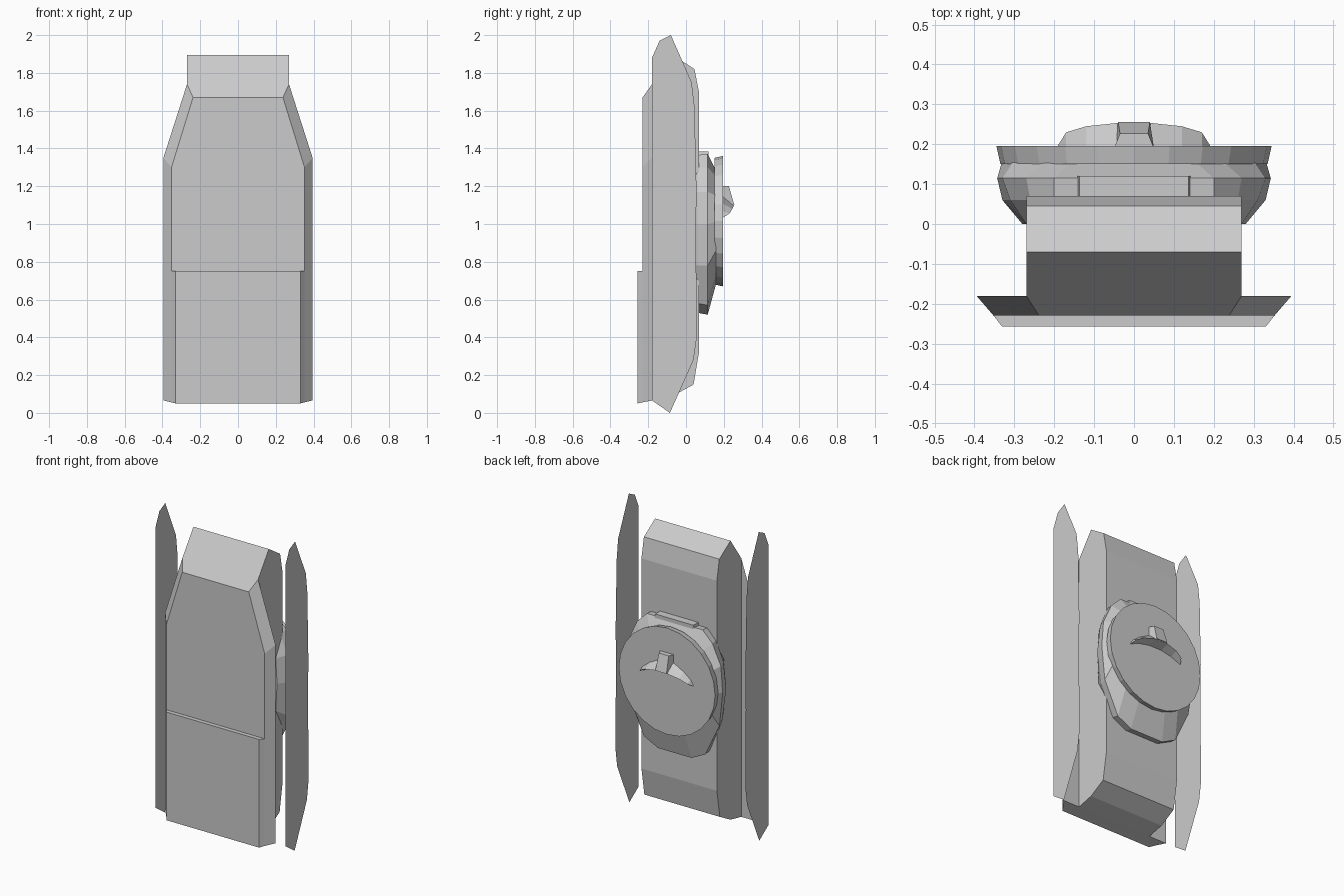
import bpy, bmesh
from math import cos, sin, pi

if "Cube" in bpy.data.objects:
    bpy.data.objects.remove(bpy.data.objects["Cube"])


def loft(name, rings, caps=True):
    """Skin a list of equal-length closed rings into a flat-shaded solid."""
    bm = bmesh.new()
    vr = [[bm.verts.new(p) for p in r] for r in rings]
    n = len(rings[0])
    for a, b in zip(vr, vr[1:]):
        for i in range(n):
            j = (i + 1) % n
            bm.faces.new((a[i], a[j], b[j], b[i]))
    if caps:
        bm.faces.new(vr[0])
        bm.faces.new(vr[-1])
    bmesh.ops.remove_doubles(bm, verts=bm.verts, dist=0.0005)
    bmesh.ops.recalc_face_normals(bm, faces=bm.faces)
    return finish(name, bm)


def finish(name, bm):
    me = bpy.data.meshes.new(name)
    bm.to_mesh(me)
    bm.free()
    ob = bpy.data.objects.new(name, me)
    bpy.context.collection.objects.link(ob)
    return ob


def mirrored(half, y):
    """Closed ring in the xz plane from its +x half."""
    return [(x, y, z) for x, z in half] + [(-x, y, z) for x, z in reversed(half)]


def extrude_x(name, profile, w):
    return loft(name, [[(x, y, z) for y, z in profile] for x in (-w, w)])


# central hull: side profile pulled across the width
extrude_x("hull", [(-0.18, 0.066), (-0.07, 0.09), (0.04, 0.15), (0.07, 0.33),
                   (0.07, 1.69), (0.045, 1.82), (-0.07, 1.895), (-0.18, 1.74)], 0.27)

# front panel with bevelled flanks and tapered top
loft("front_panel", [
    mirrored([(0.395, 0.066), (0.395, 1.35), (0.27, 1.74)], -0.18),
    mirrored([(0.352, 0.056), (0.352, 1.30), (0.238, 1.67)], -0.23)])

# raised lower half of the front panel
loft("lower_front_panel", [
    mirrored([(0.352, 0.056), (0.352, 0.75)], -0.23),
    mirrored([(0.331, 0.05), (0.331, 0.75)], -0.257)])

# thin side plates, standing clear of the hull
plate = [(-0.18, 0.066), (-0.085, 0.0), (0.04, 0.28), (0.057, 0.40), (0.053, 0.9),
         (0.055, 1.2), (0.045, 1.62), (0.03, 1.75), (-0.08, 2.0), (-0.14, 1.97),
         (-0.18, 1.88)]
for side, x in (("left", -0.465), ("right", 0.465)):
    bm = bmesh.new()
    f = bm.faces.new([bm.verts.new((x, y, z)) for y, z in plate])
    f.normal_update()
    if f.normal.x * x < 0:
        f.normal_flip()
    finish(side + "_plate", bm)

# rear housing that wraps the hull and narrows to the disc
loft("rear_housing", [
    mirrored([(.10, .60), (.20, .66), (.27, .82), (.28, 1.0), (.27, 1.16), (.22, 1.26), (.17, 1.30)], 0.0),
    mirrored([(.12, .53), (.22, .58), (.30, .78), (.33, 1.0), (.31, 1.17), (.26, 1.30), (.20, 1.365)], 0.06),
    mirrored([(.12, .52), (.22, .57), (.32, .78), (.343, 1.0), (.33, 1.17), (.27, 1.30), (.20, 1.37)], 0.115),
    mirrored([(.10, .685), (.20, .74), (.30, .86), (.33, 1.01), (.30, 1.15), (.22, 1.25), (.15, 1.28)], 0.16)])

# small slab on top of the housing
loft("housing_top_slab", [
    [(s * w, y, z) for s, y in ((-1, 0.07), (1, 0.07), (1, 0.12), (-1, 0.12))]
    for w, z in ((0.155, 1.30), (0.137, 1.385))])

# round rear disc
loft("rear_disc", [[(r * cos(2 * pi * i / 24), y, 1.015 + r * sin(2 * pi * i / 24))
                    for i in range(24)] for y, r in ((0.15, 0.335), (0.195, 0.345))])

# crescent hood: (x, lip y, lip z, upper z on disc, lower z on disc)
half = [(0.19, 0.198, 1.035, 1.04, 1.03), (0.17, 0.23, 1.055, 1.07, 1.04),
        (0.12, 0.245, 1.08, 1.11, 1.06), (0.045, 0.253, 1.095, 1.15, 1.075)]
stations = [(-x, *r) for x, *r in half] + half[::-1]
loft("hood", [[(x, y, z), (x, 0.19, zu), (x, 0.19, zl)] for x, y, z, zu, zl in stations])

# tapered tab in the middle of the hood
loft("hood_tab", [
    [(-.05, .19, 1.20), (.05, .19, 1.20), (.05, .19, 1.08), (-.05, .19, 1.08)],
    [(-.035, .227, 1.20), (.035, .227, 1.20), (.04, .256, 1.10), (-.04, .256, 1.10)]])
